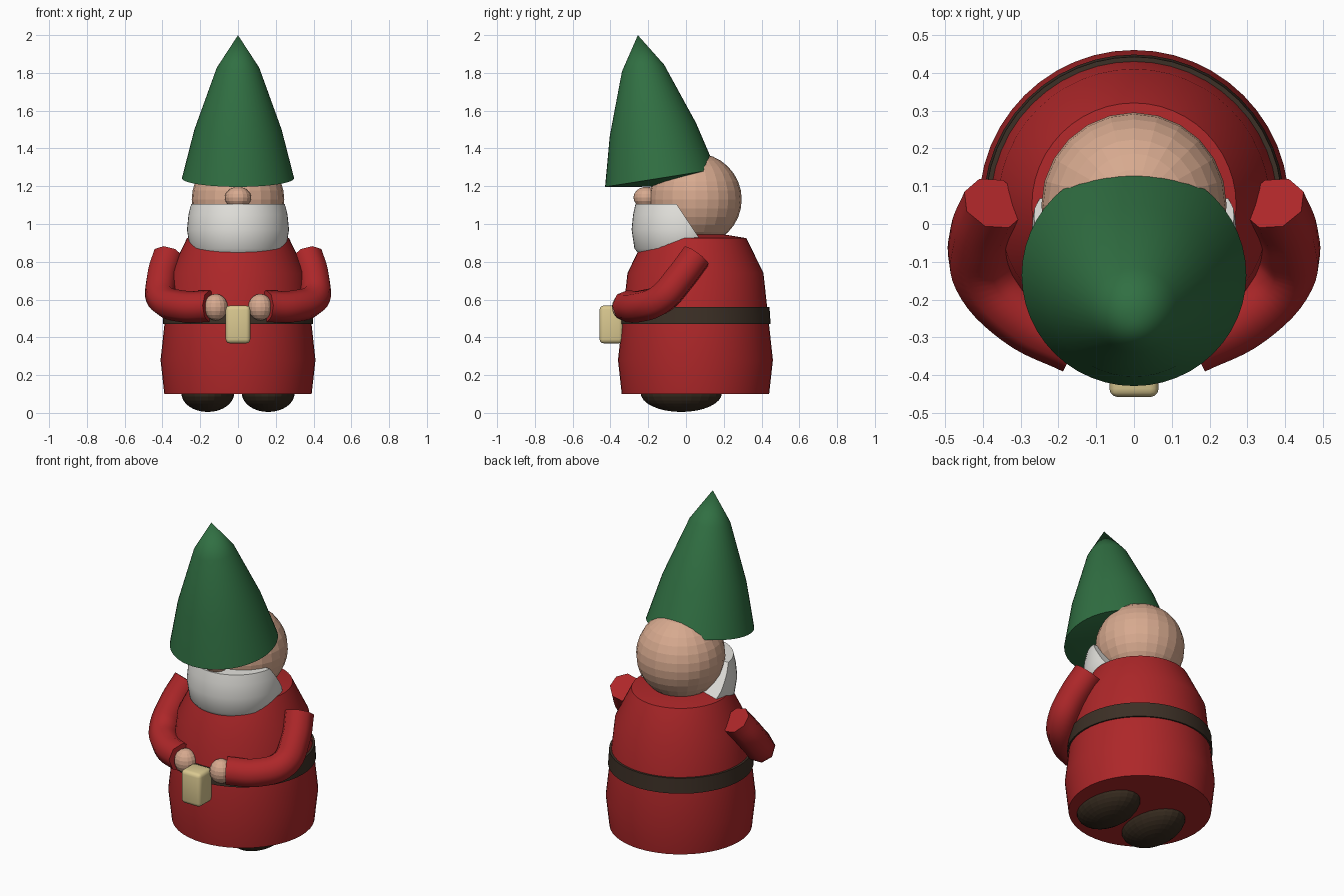
import bpy, bmesh, math
from mathutils import Matrix, Vector

cube = bpy.data.objects.get("Cube")
if cube:
    bpy.data.objects.remove(cube)


def material(name, rgb):
    m = bpy.data.materials.new(name)
    m.use_nodes = True
    m.diffuse_color = (*rgb, 1)
    m.node_tree.nodes["Principled BSDF"].inputs["Base Color"].default_value = (*rgb, 1)
    return m


red = material("red_cloth", (0.42, 0.02, 0.022))
green = material("green_felt", (0.03, 0.16, 0.055))
skin = material("skin", (0.68, 0.40, 0.275))
white = material("white_hair", (0.78, 0.77, 0.73))
belt_brown = material("belt_brown", (0.045, 0.029, 0.019))
boot_brown = material("boot_brown", (0.036, 0.023, 0.013))
cream = material("cream", (0.70, 0.58, 0.28))


def finish(name, bm, mat, smooth=40):
    """Turn a bmesh into a named, coloured object."""
    bmesh.ops.recalc_face_normals(bm, faces=bm.faces)
    me = bpy.data.meshes.new(name)
    bm.to_mesh(me)
    bm.free()
    me.materials.append(mat)
    ob = bpy.data.objects.new(name, me)
    bpy.context.collection.objects.link(ob)
    if smooth:
        bpy.ops.object.select_all(action='DESELECT')
        ob.select_set(True)
        bpy.context.view_layer.objects.active = ob
        bpy.ops.object.shade_smooth_by_angle(angle=math.radians(smooth))
    return ob


def lathe(profile, segments=48):
    """Spin (radius, height) points about z; the ends are on the axis."""
    bm = bmesh.new()
    verts = [bm.verts.new((r, 0, z)) for r, z in profile]
    edges = [bm.edges.new(pair) for pair in zip(verts, verts[1:])]
    bmesh.ops.spin(bm, geom=verts + edges, cent=(0, 0, 0), axis=(0, 0, 1),
                   angle=math.tau, steps=segments)
    bmesh.ops.remove_doubles(bm, verts=bm.verts, dist=0.0005)
    return bm


def ellipsoid(name, centre, radii, mat, segments=24, rings=16):
    bm = bmesh.new()
    bmesh.ops.create_uvsphere(bm, u_segments=segments, v_segments=rings, radius=1)
    bmesh.ops.transform(bm, verts=bm.verts,
                        matrix=Matrix.Translation(centre) @ Matrix.Diagonal((*radii, 1)))
    return finish(name, bm, mat, smooth=0)


def sleeve(name, points, radius):
    """Eight-sided tube along a smooth path, turned into a mesh."""
    cu = bpy.data.curves.new(name + "_path", 'CURVE')
    cu.dimensions = '3D'
    cu.bevel_depth = radius
    cu.bevel_resolution = 2
    cu.resolution_u = 6
    cu.use_fill_caps = True
    sp = cu.splines.new('BEZIER')
    sp.bezier_points.add(len(points) - 1)
    for bp, p in zip(sp.bezier_points, points):
        bp.co = p
        bp.handle_left_type = bp.handle_right_type = 'AUTO'
    tmp = bpy.data.objects.new(name + "_path", cu)
    bpy.context.collection.objects.link(tmp)
    dg = bpy.context.evaluated_depsgraph_get()
    me = bpy.data.meshes.new_from_object(tmp.evaluated_get(dg))
    bm = bmesh.new()
    bm.from_mesh(me)
    bpy.data.objects.remove(tmp)
    bpy.data.meshes.remove(me)
    bmesh.ops.remove_doubles(bm, verts=bm.verts, dist=0.0005)
    return finish(name, bm, red, smooth=50)


# Coat and belt
coat = finish("coat", lathe([(0, 0.1), (0.39, 0.1), (0.41, 0.28), (0.36, 0.74),
                             (0.27, 0.925), (0.15, 0.945), (0, 0.945)]), red)
belt = finish("belt", lathe([(0, 0.47), (0.398, 0.47), (0.392, 0.56), (0, 0.56)]), belt_brown)
coat.location.y = belt.location.y = 0.05

# Head and nose
ellipsoid("head", (0, 0.05, 1.13), (0.245, 0.245, 0.245), skin)
ellipsoid("nose", (0, -0.21, 1.14), (0.07, 0.068, 0.057), skin, 16, 10)

# Beard: a rounded drum with its back sliced off at a slant
bm = lathe([(0, 0.845), (0.235, 0.845), (0.255, 0.87), (0.27, 0.97),
            (0.262, 1.05), (0.25, 1.105), (0, 1.105)])
bmesh.ops.translate(bm, verts=bm.verts, vec=(0, -0.018, 0))
cut = bmesh.ops.bisect_plane(bm, geom=bm.verts[:] + bm.edges[:] + bm.faces[:],
                             plane_co=(0, -0.05, 1.105), plane_no=(0, 0.15, 0.1),
                             clear_outer=True)
bmesh.ops.holes_fill(bm, edges=[e for e in bm.edges if e.is_boundary])
finish("beard", bm, white)

# Pointed hat, leaning forward
hat = finish("hat", lathe([(0, -0.046), (0.297, 0), (0.231, 0.26), (0.113, 0.59), (0, 0.766)]),
             green)
hat.location = (0, -0.135, 1.243)
hat.rotation_euler.x = math.radians(9)

# Paired sleeves, hands and boots
arm_path = [(0.37, 0.055, 0.83), (0.405, -0.035, 0.71), (0.40, -0.13, 0.605),
            (0.30, -0.24, 0.565), (0.15, -0.315, 0.565)]
for side, s in (("left", 1), ("right", -1)):
    sleeve(side + "_sleeve", [Vector((s * x, y, z)) for x, y, z in arm_path], 0.084)
    ellipsoid(side + "_hand", (s * 0.118, -0.33, 0.56), (0.064, 0.062, 0.07), skin, 16, 10)
    ellipsoid(side + "_boot", (s * 0.16, -0.025, 0.105), (0.14, 0.215, 0.1), boot_brown)

# Small bevelled mug held in front
bm = bmesh.new()
bmesh.ops.create_cube(bm, size=1)
bmesh.ops.transform(bm, verts=bm.verts, matrix=Matrix.Translation((0, -0.395, 0.468))
                    @ Matrix.Diagonal((0.13, 0.125, 0.2, 1)))
bmesh.ops.bevel(bm, geom=bm.edges[:], offset=0.022, segments=3, profile=0.5, affect='EDGES')
finish("mug", bm, cream)
